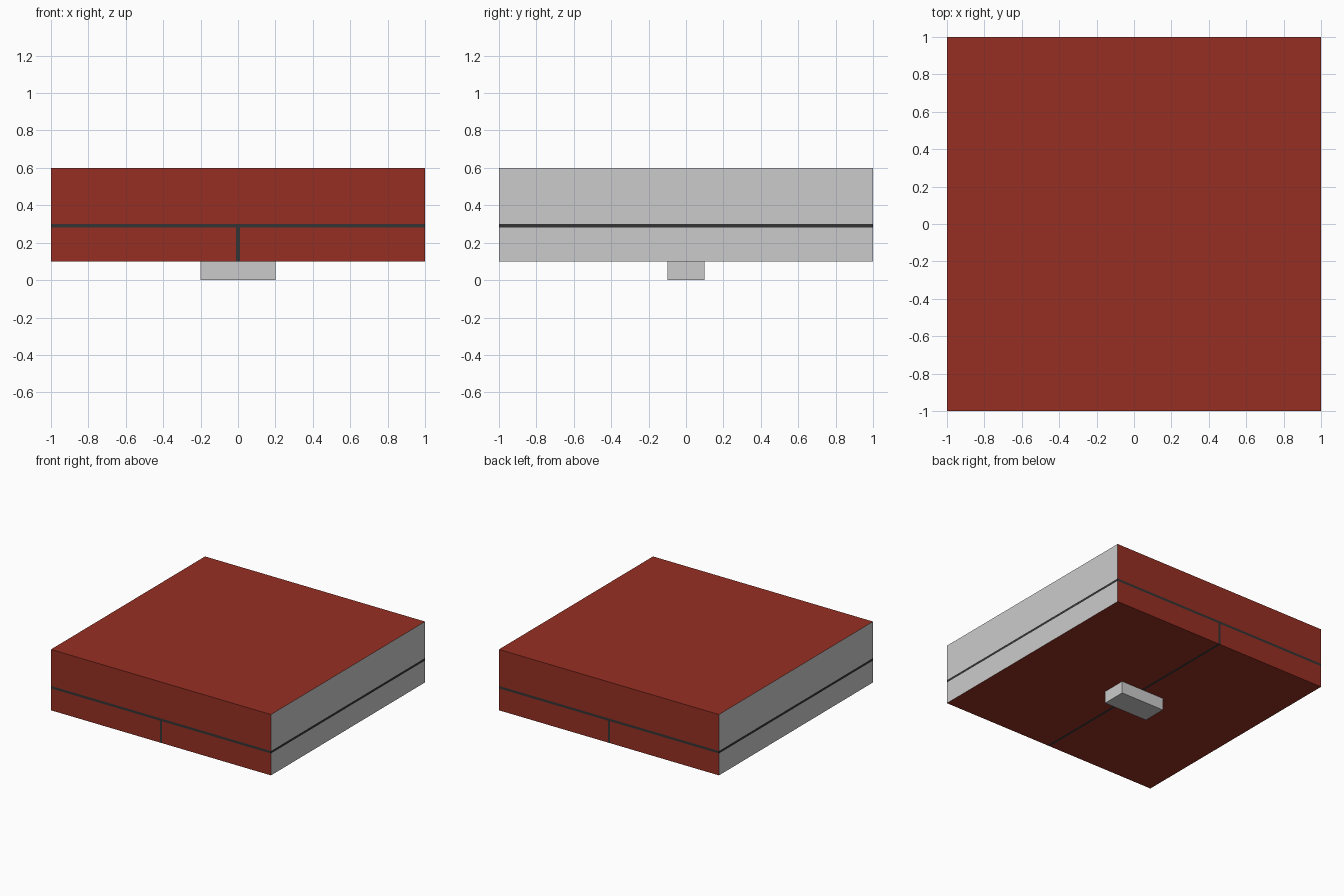
import bpy
import bmesh

if "Cube" in bpy.data.objects:
    bpy.data.objects.remove(bpy.data.objects["Cube"])


def material(name, color):
    m = bpy.data.materials.new(name)
    m.diffuse_color = (*color, 1)
    m.use_nodes = True
    m.node_tree.nodes["Principled BSDF"].inputs["Base Color"].default_value = m.diffuse_color
    return m


RED = material("brick_red", (0.305, 0.028, 0.016))
DARK = material("mortar_dark", (0.033, 0.033, 0.033))


def box(name, lo, hi, mat=None, drop_ends=False):
    """Box between two corners; drop_ends leaves the x = +-1 sides open."""
    bm = bmesh.new()
    bmesh.ops.create_cube(bm, size=1)
    for v in bm.verts:
        v.co = [lo[i] if v.co[i] < 0 else hi[i] for i in range(3)]
    if drop_ends:
        ends = [f for f in bm.faces if abs(f.calc_center_median().x) > 0.999]
        bmesh.ops.delete(bm, geom=ends, context='FACES_ONLY')
    mesh = bpy.data.meshes.new(name)
    bm.to_mesh(mesh)
    bm.free()
    ob = bpy.data.objects.new(name, mesh)
    bpy.context.collection.objects.link(ob)
    if mat:
        mesh.materials.append(mat)
    return ob


def end_face(name, side, z0, z1):
    """Grey rectangle closing a block at x = +-1, facing outward."""
    pts = [(side, -side, z0), (side, side, z0), (side, side, z1), (side, -side, z1)]
    mesh = bpy.data.meshes.new(name)
    mesh.from_pydata(pts, [], [(0, 1, 2, 3)])
    bpy.context.collection.objects.link(bpy.data.objects.new(name, mesh))


# Red blocks: one wide upper course, two half blocks below
box("upper_block", (-1, -1, 0.30), (1, 1, 0.60), RED, True)
box("lower_block_left", (-1, -1, 0.10), (-0.01, 1, 0.28), RED, True)
box("lower_block_right", (0.01, -1, 0.10), (1, 1, 0.28), RED, True)

# Grey ends of the blocks
for label, side in (("left", -1), ("right", 1)):
    end_face("upper_end_" + label, side, 0.30, 0.60)
    end_face("lower_end_" + label, side, 0.10, 0.28)

# Dark flush joints between the blocks
box("horizontal_joint", (-1, -1, 0.28), (1, 1, 0.30), DARK)
box("vertical_joint", (-0.01, -1, 0.10), (0.01, 1, 0.28), DARK)

# Grey foot underneath
box("foot", (-0.2, -0.1, 0), (0.2, 0.1, 0.10))
